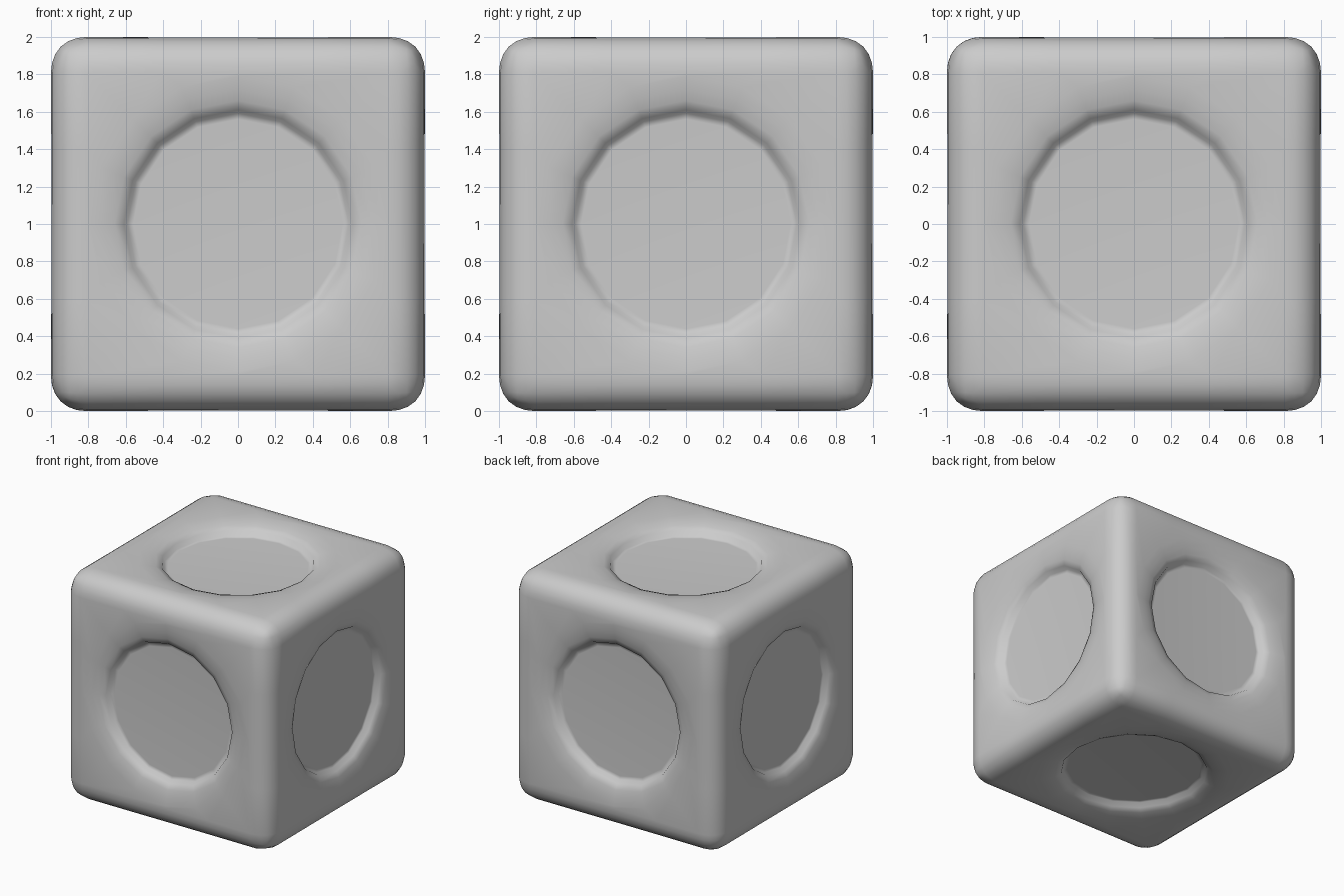
import bpy, bmesh, math
from mathutils import Matrix, Vector

if "Cube" in bpy.data.objects:
    bpy.data.objects.remove(bpy.data.objects["Cube"])

SIDES = 16
# recess profile (radius, height of the surface), from rim blend to floor
PROFILE = [(0.79, 0.996), (0.72, 0.987), (0.66, 0.973), (0.61, 0.953), (0.592, 0.912), (0.56, 0.91)]

def square_point(a):
    c, s = math.cos(a), math.sin(a)
    m = max(abs(c), abs(s))
    return c / m, s / m

bm = bmesh.new()

def add_side(rot):
    """One cube side: square border, rings stepping down into a round dish."""
    angles = [2 * math.pi * i / SIDES for i in range(SIDES)]
    rings = [[Vector((*square_point(a), 1)) for a in angles]]
    for r, h in PROFILE:
        rings.append([Vector((r * math.cos(a), r * math.sin(a), h)) for a in angles])
    rings = [[bm.verts.new(rot @ p) for p in ring] for ring in rings]
    for outer, inner in zip(rings, rings[1:]):
        for i in range(SIDES):
            j = (i + 1) % SIDES
            bm.faces.new((outer[i], outer[j], inner[j], inner[i]))
    bm.faces.new(rings[-1])

# six sides
for k in range(4):
    add_side(Matrix.Rotation(k * math.pi / 2, 3, 'X'))
for k in (1, -1):
    add_side(Matrix.Rotation(k * math.pi / 2, 3, 'Y'))
bmesh.ops.remove_doubles(bm, verts=bm.verts, dist=0.001)
bmesh.ops.recalc_face_normals(bm, faces=bm.faces)

# rounded outer edges
def on_cube_edge(v):
    return sum(abs(c) > 0.9995 for c in v.co) >= 2

edges = [e for e in bm.edges if all(on_cube_edge(v) for v in e.verts)]
bmesh.ops.bevel(bm, geom=edges, offset=0.19, offset_type='OFFSET', segments=6,
                profile=0.53, affect='EDGES', clamp_overlap=True)

mesh = bpy.data.meshes.new("dished_cube")
for f in bm.faces:
    f.smooth = True
bm.to_mesh(mesh)
bm.free()
cube = bpy.data.objects.new("dished_cube", mesh)
cube.location.z = 1
bpy.context.collection.objects.link(cube)
